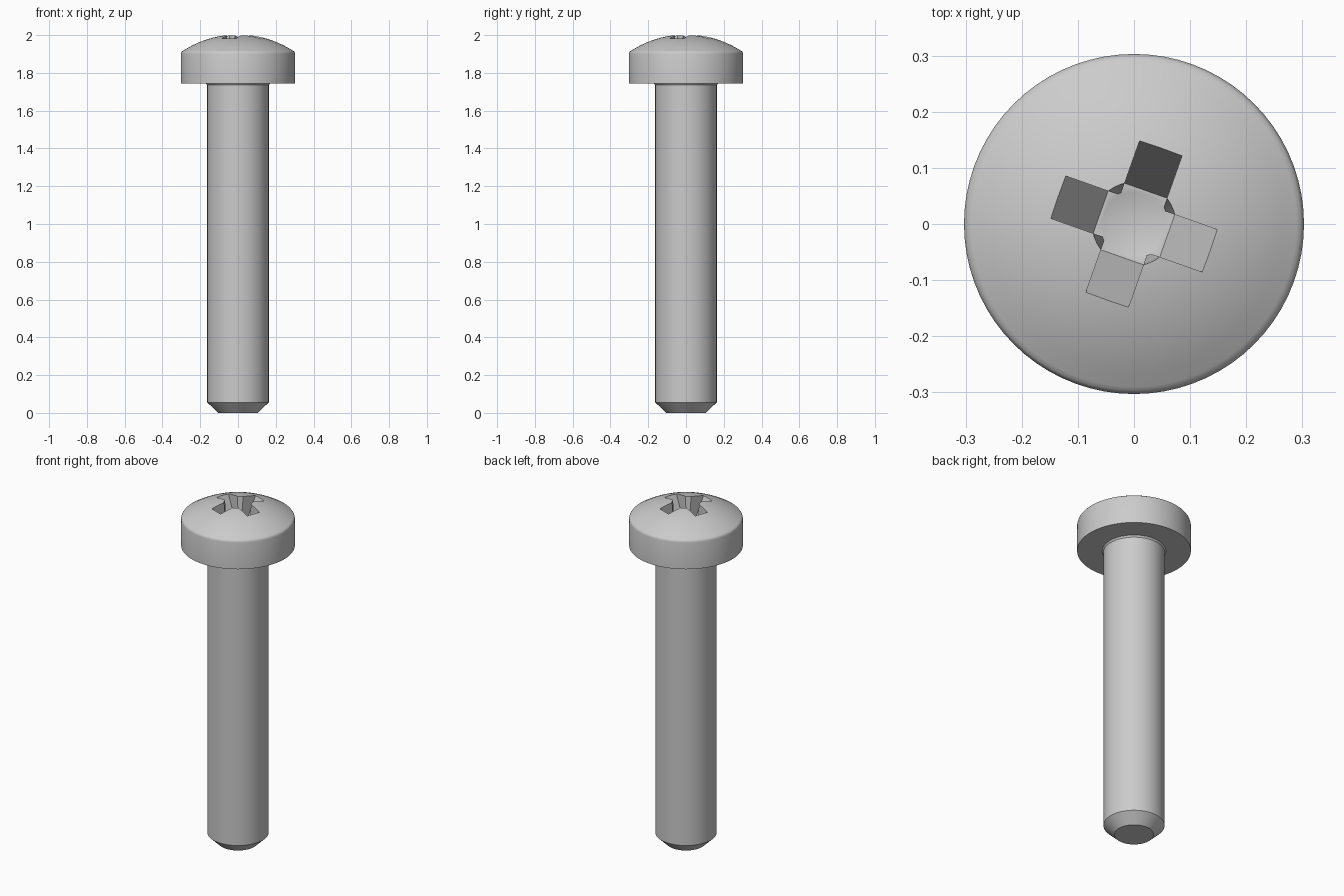
import bpy
import bmesh
import math
from mathutils import Matrix

cube = bpy.data.objects.get("Cube")
if cube:
    bpy.data.objects.remove(cube, do_unlink=True)

steel = bpy.data.materials.new("grey steel")
steel.use_nodes = True
grey = (0.6, 0.6, 0.6, 1)
steel.diffuse_color = grey
steel.node_tree.nodes["Principled BSDF"].inputs["Base Color"].default_value = grey


def add_object(name, bm):
    bmesh.ops.recalc_face_normals(bm, faces=bm.faces)
    mesh = bpy.data.meshes.new(name)
    bm.to_mesh(mesh)
    bm.free()
    mesh.materials.append(steel)
    obj = bpy.data.objects.new(name, mesh)
    bpy.context.collection.objects.link(obj)
    return obj


def lathe(name, profile, steps):
    """Turn an (r, z) profile that starts and ends on the axis."""
    bm = bmesh.new()
    verts = [bm.verts.new((r, 0, z)) for r, z in profile]
    edges = [bm.edges.new(pair) for pair in zip(verts, verts[1:])]
    bmesh.ops.spin(bm, geom=verts + edges, cent=(0, 0, 0), axis=(0, 0, 1),
                   angle=math.tau, steps=steps)
    bmesh.ops.remove_doubles(bm, verts=bm.verts, dist=1e-5)
    return add_object(name, bm)


def tapered_bar(name, half_width, top, bottom, angle):
    """Bar with sloping ends; top and bottom are (half length, z)."""
    bm = bmesh.new()
    (rt, zt), (rb, zb) = top, bottom
    outline = [(-rb, zb), (rb, zb), (rt, zt), (-rt, zt)]
    face = bm.faces.new([bm.verts.new((x, -half_width, z)) for x, z in outline])
    side = bmesh.ops.extrude_face_region(bm, geom=[face])
    moved = [v for v in side["geom"] if isinstance(v, bmesh.types.BMVert)]
    bmesh.ops.translate(bm, verts=moved, vec=(0, 2 * half_width, 0))
    bm.transform(Matrix.Rotation(angle, 4, "Z"))
    return add_object(name, bm)


# Shank, pan head and domed top in one turned profile
dome_r, apex = 0.537, 2.003
profile = [(0, 0), (0.105, 0), (0.163, 0.056), (0.163, 1.735), (0.17, 1.745),
           (0.303, 1.745), (0.303, 1.9), (0.301, 1.908), (0.297, 1.914)]
for i in range(12):
    r = 0.29 * (1 - i / 11)
    profile.append((r, apex - dome_r + math.sqrt(dome_r ** 2 - r ** 2)))
screw = lathe("screw_body", profile, 72)

# Cross recess: two sloping bars and a conical centre
turn = math.radians(-19.5)
cutters = [
    tapered_bar("recess_bar_a", 0.04, (0.16, 2.02), (0.063, 1.8), turn),
    tapered_bar("recess_bar_b", 0.0401, (0.16, 2.02), (0.063, 1.8),
                turn + math.pi / 2),
    lathe("recess_centre", [(0, 1.77), (0.061, 1.802), (0.076, 2.02), (0, 2.02)], 40),
]
bpy.ops.object.select_all(action="DESELECT")
bpy.context.view_layer.objects.active = screw
screw.select_set(True)
for cutter in cutters:
    cutter.hide_render = True
    mod = screw.modifiers.new("recess", "BOOLEAN")
    mod.operation = "DIFFERENCE"
    mod.solver = "EXACT"
    mod.object = cutter
    bpy.ops.object.modifier_apply(modifier=mod.name)
    bpy.data.objects.remove(cutter, do_unlink=True)

bpy.ops.object.shade_smooth_by_angle(angle=math.radians(30))
